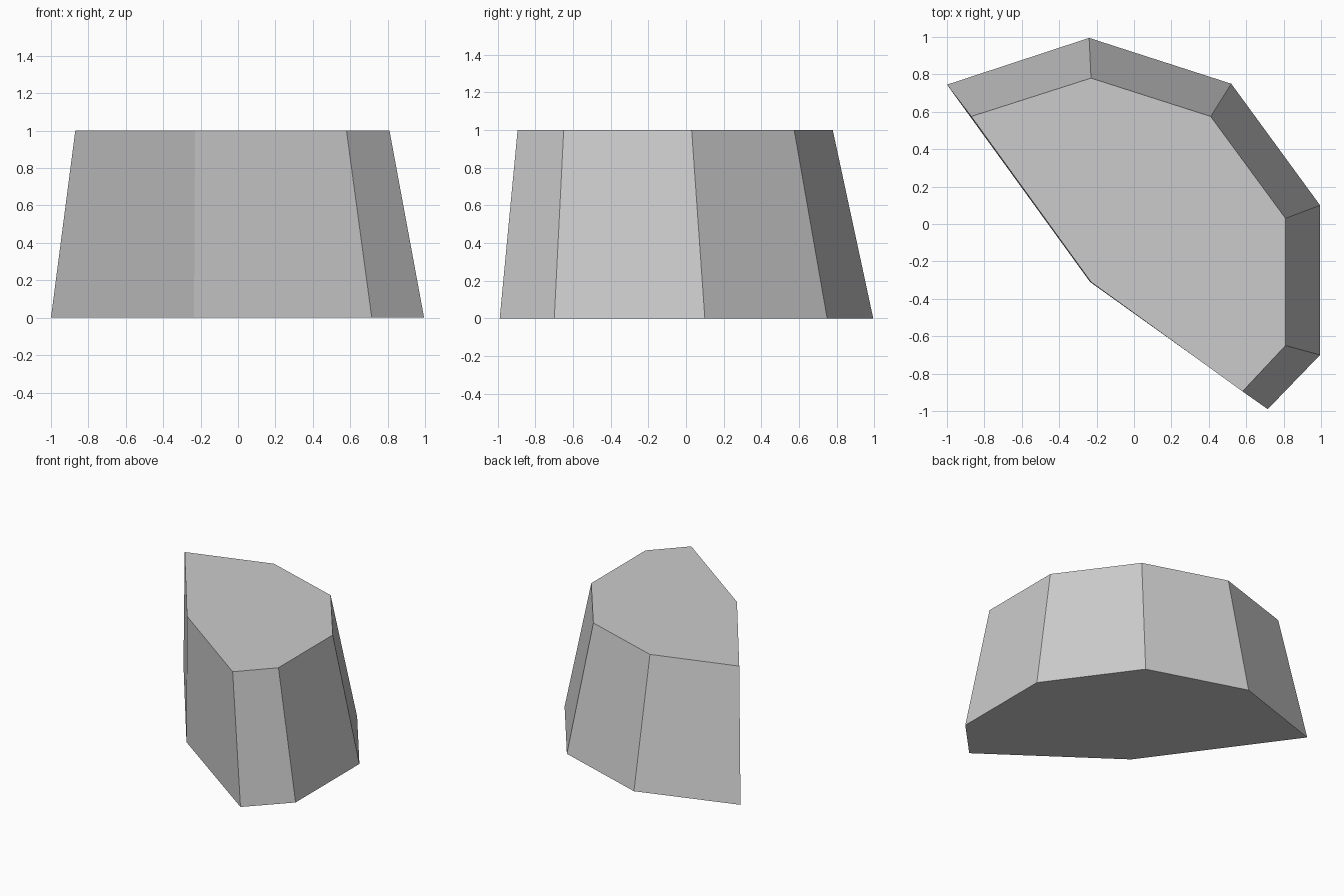
import bpy
import bmesh

cube = bpy.data.objects.get("Cube")
if cube:
    bpy.data.objects.remove(cube, do_unlink=True)

# Plain grey stone
grey = bpy.data.materials.new("stone_grey")
grey.use_nodes = True
colour = (0.6, 0.6, 0.6, 1.0)
grey.diffuse_color = colour
grey.node_tree.nodes["Principled BSDF"].inputs["Base Color"].default_value = colour

# Outlines: sloping outer sides, upright broken side at the front
base = [(-1, 0.745), (-0.24, 0.995), (0.52, 0.75), (0.995, 0.10),
        (0.995, -0.70), (0.715, -0.99), (-0.235, -0.31)]
top = [(-0.87, 0.575), (-0.23, 0.78), (0.41, 0.575), (0.81, 0.03),
       (0.81, -0.65), (0.58, -0.895), (-0.23, -0.31)]

# Loft the block between its two outlines
bm = bmesh.new()
low = [bm.verts.new((x, y, 0)) for x, y in base]
high = [bm.verts.new((x, y, 1)) for x, y in top]
bm.faces.new(low)
bm.faces.new(high)
count = len(low)
for i in range(count):
    j = (i + 1) % count
    bm.faces.new((low[i], low[j], high[j], high[i]))
bmesh.ops.recalc_face_normals(bm, faces=bm.faces)

mesh = bpy.data.meshes.new("stone_block")
bm.to_mesh(mesh)
bm.free()
mesh.materials.append(grey)
block = bpy.data.objects.new("stone_block", mesh)
bpy.context.collection.objects.link(block)
